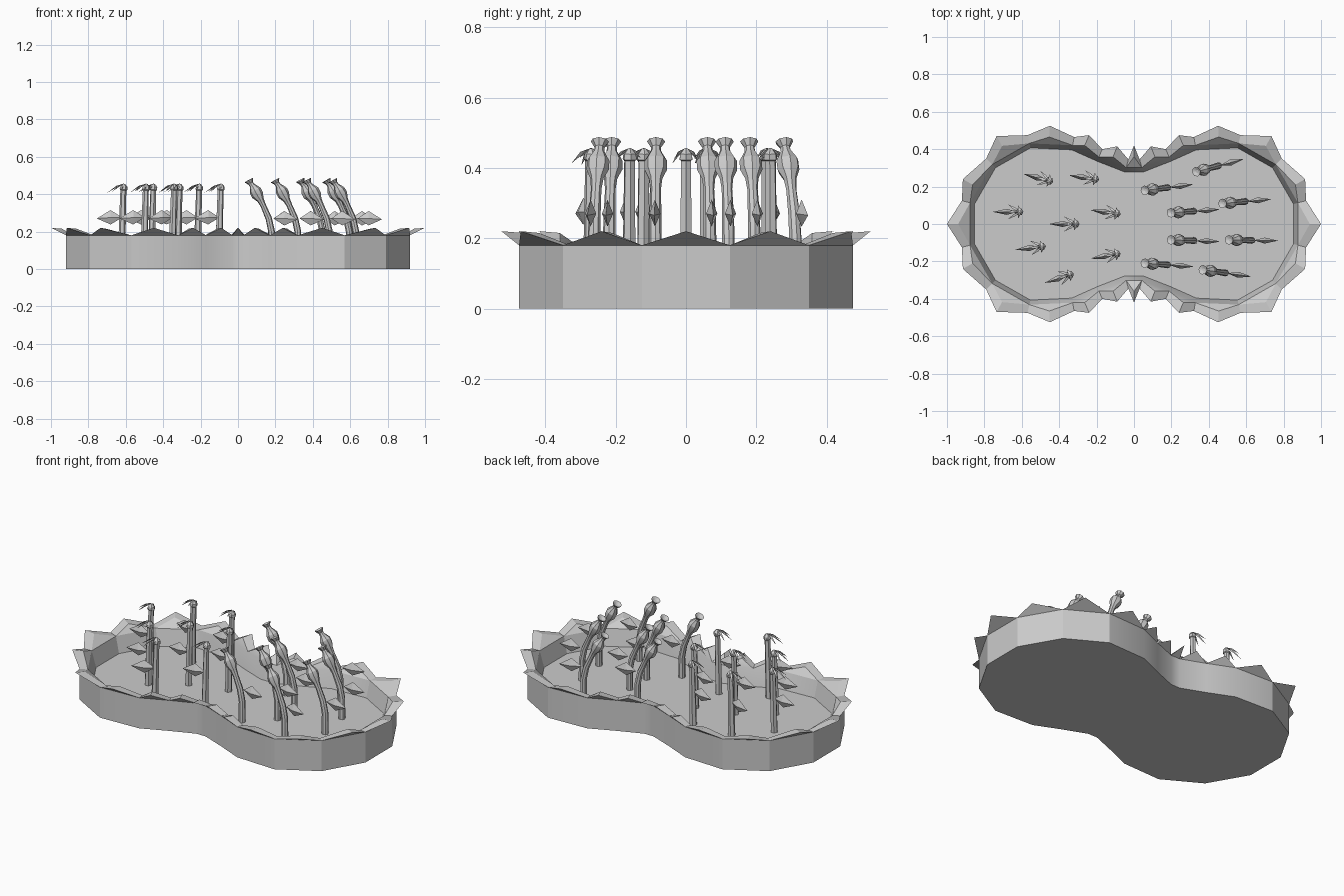
import bpy, bmesh, math
from mathutils import Vector

cube = bpy.data.objects.get("Cube")
if cube:
    bpy.data.objects.remove(cube)

grey = bpy.data.materials.new("plain_grey")
grey.use_nodes = True
colour = (0.6, 0.6, 0.6, 1)
grey.diffuse_color = colour
grey.node_tree.nodes["Principled BSDF"].inputs["Base Color"].default_value = colour


def finish_mesh(bm, name):
    bmesh.ops.recalc_face_normals(bm, faces=bm.faces)
    mesh = bpy.data.meshes.new(name)
    bm.to_mesh(mesh)
    bm.free()
    mesh.materials.append(grey)
    return mesh


def place(name, mesh, loc=(0, 0, 0), turn=0):
    ob = bpy.data.objects.new(name, mesh)
    ob.location = loc
    ob.rotation_euler.z = turn
    bpy.context.collection.objects.link(ob)
    return ob


def tube(bm, path, sides):
    """Closed tube through (x, z, radius) points, bending in the xz plane."""
    rings = []
    for i, (x, z, r) in enumerate(path):
        a, b = path[max(i - 1, 0)], path[min(i + 1, len(path) - 1)]
        along = Vector((b[0] - a[0], 0, b[1] - a[1])).normalized()
        if along.z < 0:
            along = -along
        side = Vector((along.z, 0, -along.x))
        ring = []
        for k in range(sides):
            t = math.tau * k / sides
            ring.append(bm.verts.new(Vector((x, 0, z)) + side * r * math.cos(t)
                                     + Vector((0, r * math.sin(t), 0))))
        rings.append(ring)
    for lo, hi in zip(rings, rings[1:]):
        for k in range(sides):
            n = (k + 1) % sides
            bm.faces.new((lo[k], lo[n], hi[n], hi[k]))
    bm.faces.new(rings[0])
    bm.faces.new(rings[-1])


def leaf(bm, start, tip, z):
    """Pointed faceted leaf standing on edge."""
    mid = start + (tip - start) * 0.45
    a = bm.verts.new((start, 0, z))
    b = bm.verts.new((tip, 0, z - 0.005))
    ring = [bm.verts.new(p) for p in ((mid, 0.016, z), (mid, 0, z + 0.04),
                                      (mid, -0.016, z), (mid, 0, z - 0.037))]
    for k in range(4):
        bm.faces.new((a, ring[k], ring[k - 1]))
        bm.faces.new((b, ring[k - 1], ring[k]))


# Basin outline: one quarter, alternating pointed tips and wall corners
tips = [(1, 0), (.915, .24), (.735, .47), (.45, .525), (.24, .475), (.09, .415), (0, .42)]
corners = [(.92, .125), (.79, .35), (.57, .475), (.32, .465), (.17, .4), (.03, .345)]
quarter = [tips[0]]
for c, t in zip(corners, tips[1:]):
    quarter += [c, t]
half = quarter + [(-x, y) for x, y in reversed(quarter[:-1])]
outline = [Vector(p) for p in half + [(x, -y) for x, y in reversed(half[1:-1])]]
N = len(outline)


def inset(i, d):
    step = 1 if i % 2 == 0 else 2
    t = (outline[(i + step) % N] - outline[(i - step) % N]).normalized()
    return outline[i] + Vector((-t.y, t.x)) * d


bm = bmesh.new()
outer, inner, base, floor = {}, {}, {}, {}
for i in range(N):
    tip = i % 2 == 0
    outer[i] = bm.verts.new((*outline[i], 0.22 if tip else 0.18))
    inner[i] = bm.verts.new((*inset(i, 0.06 if tip else 0.045), 0.215 if tip else 0.175))
    if not tip:
        base[i] = bm.verts.new((*outline[i], 0))
        floor[i] = bm.verts.new((*inset(i, 0.07), 0.08))
for i in range(1, N, 2):
    t, j = i + 1, (i + 2) % N
    t %= N
    bm.faces.new((base[i], base[j], outer[j], outer[i]))
    bm.faces.new((outer[i], outer[j], outer[t]))
    bm.faces.new((inner[i], inner[t], inner[j]))
    bm.faces.new((floor[i], inner[i], inner[j], floor[j]))
    bm.faces.new((outer[i], outer[t], inner[t], inner[i]))
    bm.faces.new((outer[t], outer[j], inner[j], inner[t]))
bm.faces.new(list(base.values()))
bm.faces.new(list(floor.values()))
objects = [place("basin", finish_mesh(bm, "basin"))]

# Seed pod plant: leaning stem, swollen pod, flared crown and one leaf
bm = bmesh.new()
tube(bm, [(0, .07, .019), (0, .2, .018), (-.015, .27, .017), (-.045, .34, .015),
          (-.06, .37, .019), (-.075, .395, .032), (-.088, .42, .032),
          (-.104, .447, .015), (-.112, .458, .014), (-.122, .475, .026),
          (-.117, .467, .008)], 8)
leaf(bm, .01, .14, .27)
pod = finish_mesh(bm, "pod_plant")

# Drooping flower plant: straight stem, collar, thin hanging petals and one leaf
bm = bmesh.new()
tube(bm, [(.012, .07, .02), (.008, .25, .018), (.003, .42, .016), (.002, .425, .021),
          (0, .44, .019), (0, .455, .006)], 6)
for ang, reach, drop in ((0, .09, .05), (.55, .075, .045), (-.55, .075, .045),
                         (1.3, .035, .03), (-1.3, .035, .03)):
    out = Vector((math.cos(ang), math.sin(ang), 0))
    across = Vector((-out.y, out.x, 0)) * 0.007
    top = Vector((0, 0, .457))
    mid = top + out * reach * 0.45 - Vector((0, 0, drop * 0.25))
    a, b, c, d, e = [bm.verts.new(p) for p in (
        top, mid + across, mid - across, top + out * reach - Vector((0, 0, drop)),
        mid - Vector((0, 0, .008)))]
    for f in ((a, b, c), (b, d, c), (a, e, b), (a, c, e), (e, d, b), (e, c, d)):
        bm.faces.new(f)
leaf(bm, .01, .145, .275)
drooping = finish_mesh(bm, "drooping_plant")

# Pod plants: crown position and leaf direction in degrees
for x, y, deg in ((.06, .18, 7), (.06, -.21, -4), (.2, .06, 4), (.2, -.085, -2),
                  (.335, .28, 15), (.37, -.245, -8), (.475, .11, 5), (.51, -.085, -1)):
    a = math.radians(deg)
    objects.append(place("pod_plant", pod, (x + .12 * math.cos(a), y + .12 * math.sin(a), 0), a))

# Drooping plants: stem position and leaf direction in degrees
for x, y, deg in ((-.61, .065, 180), (-.45, .23, 165), (-.205, .24, 172), (-.09, .055, 172),
                  (-.31, 0, 180), (-.49, -.12, 187), (-.34, -.27, 198), (-.09, -.16, 190)):
    objects.append(place("drooping_plant", drooping, (x, y, 0), math.radians(deg)))

# Soft shading on shallow edges only
bpy.ops.object.select_all(action='DESELECT')
for ob in (objects[0], objects[1], objects[-1]):
    ob.select_set(True)
bpy.context.view_layer.objects.active = objects[0]
bpy.ops.object.shade_smooth_by_angle(angle=math.radians(25))
